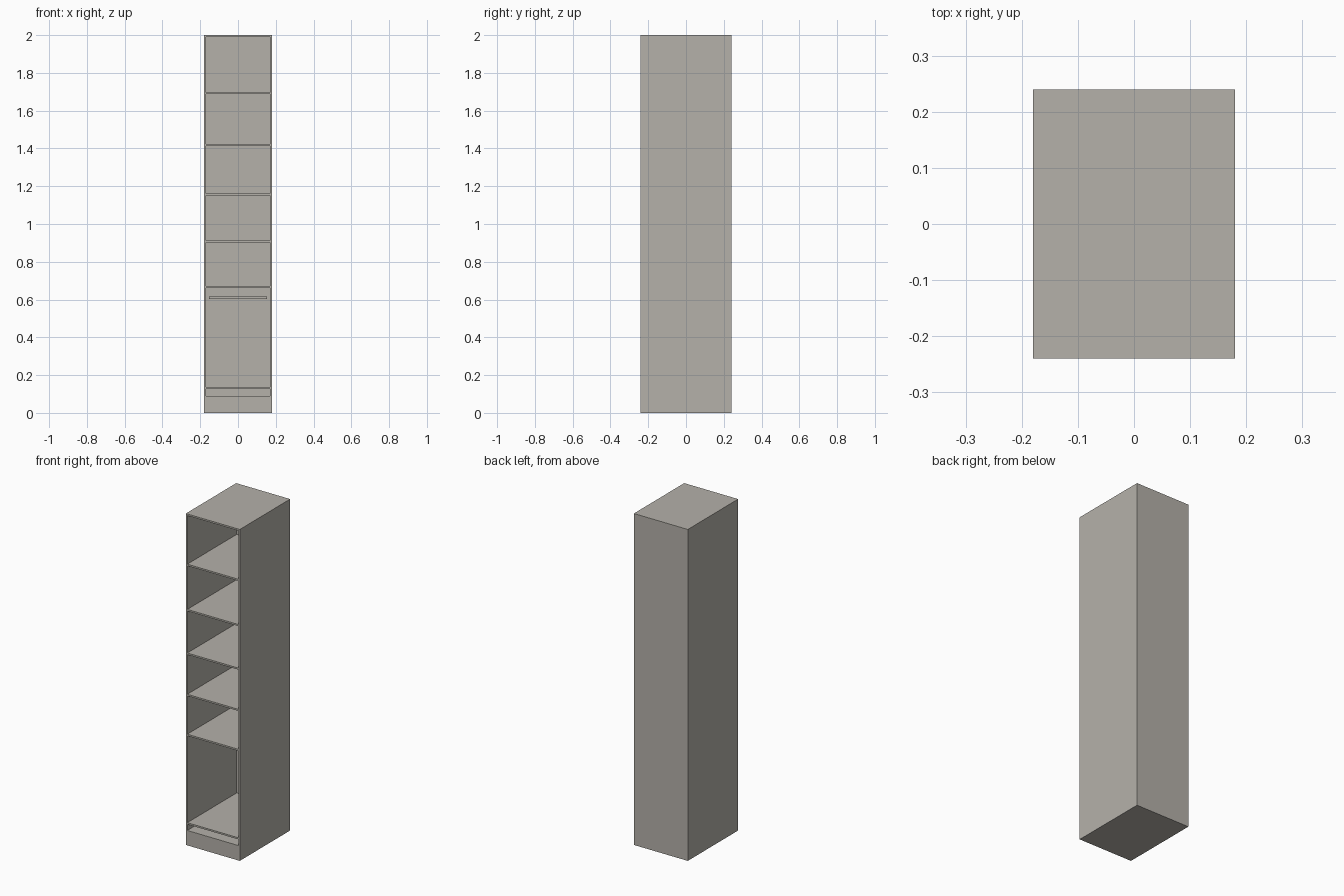
import bpy

if "Cube" in bpy.data.objects:
    bpy.data.objects.remove(bpy.data.objects["Cube"])

W, D, H = 0.36, 0.48, 2.0   # outer size
T = 0.01                    # panel thickness
BASE = 0.09                 # plinth height

mat = bpy.data.materials.new("warm grey")
mat.diffuse_color = (0.46, 0.44, 0.40, 1)
mat.use_nodes = True
mat.node_tree.nodes["Principled BSDF"].inputs["Base Color"].default_value = mat.diffuse_color


def box(name, x0, x1, y0, y1, z0, z1):
    bpy.ops.mesh.primitive_cube_add(size=1)
    ob = bpy.context.object
    ob.name = name
    for v in ob.data.vertices:
        v.co.x = x1 if v.co.x > 0 else x0
        v.co.y = y1 if v.co.y > 0 else y0
        v.co.z = z1 if v.co.z > 0 else z0
    ob.data.materials.append(mat)
    return ob


xi = W / 2 - T        # inner half width
yi = D / 2 - T        # inner face of the back
front = -D / 2

# Side panels
box("left_side", -W / 2, -xi, front, D / 2, 0, H)
box("right_side", xi, W / 2, front, D / 2, 0, H)

# Back, top and plinth
box("back_panel", -xi, xi, yi, D / 2, 0, H)
box("top_panel", -xi, xi, front, yi, H - T, H)
box("plinth", -xi, xi, front, yi, 0, BASE)

# Shelves, flush with the front
for i, z in enumerate([0.127, 0.661, 0.902, 1.151, 1.414, 1.687]):
    box(f"shelf_{i + 1}", -xi, xi, front, yi, z, z + T)

# Thin rail on the back of the tall compartment
box("back_rail", -0.154, 0.154, yi - 0.012, yi, 0.604, 0.615)
